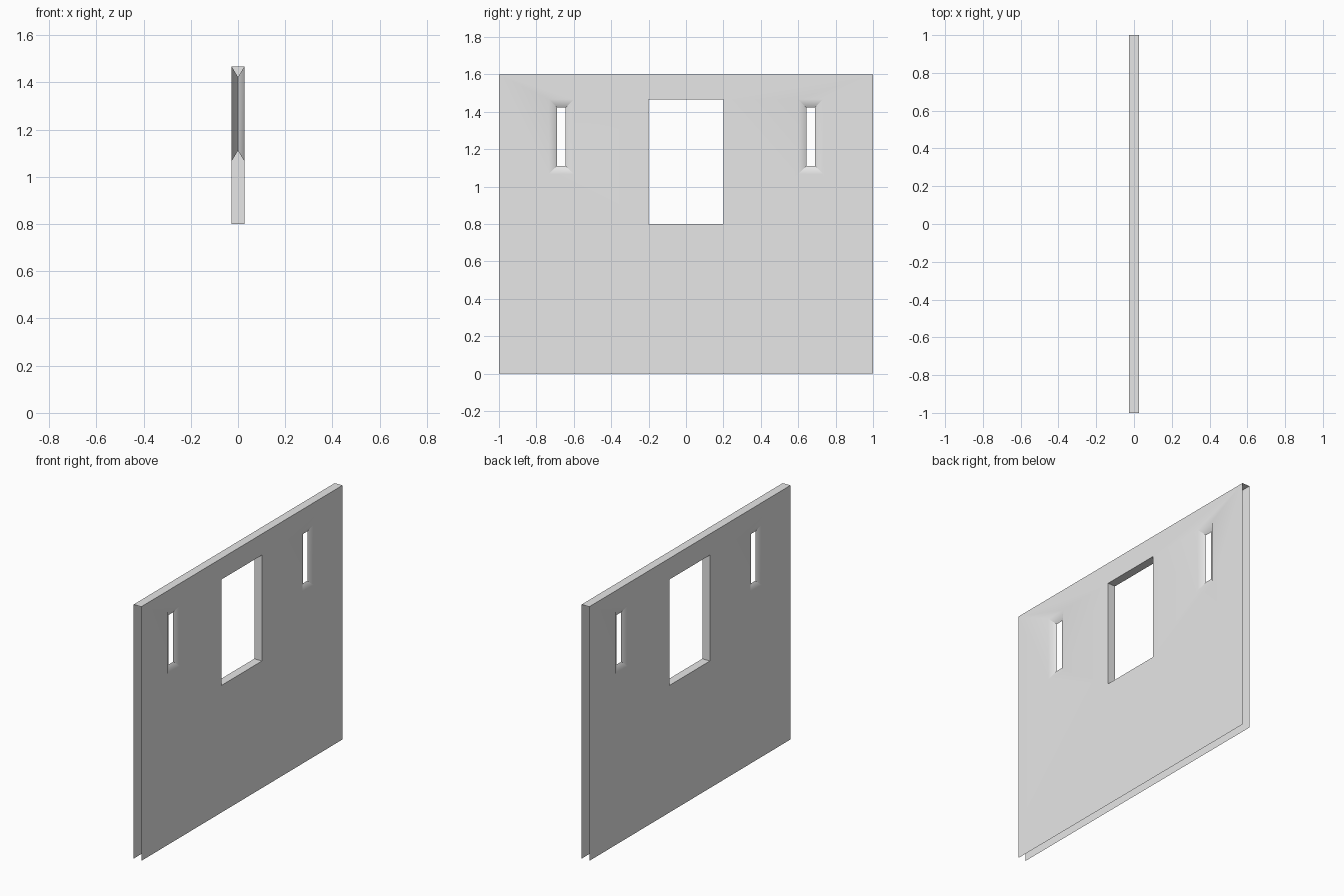
import bpy, bmesh, math
from mathutils import Matrix

cube = bpy.data.objects.get("Cube")
if cube:
    bpy.data.objects.remove(cube, do_unlink=True)

# Everything sits on a module of fifteen units along the wall
U = 2 / 15
HALF = 0.2 * U                      # half the wall thickness
bm = bmesh.new()


def rect(x, y, z0, z1, half_width):
    """Closed rectangle of vertices in the plane at x."""
    return [bm.verts.new((x, y + s * half_width, z))
            for s, z in ((-1, z0), (1, z0), (1, z1), (-1, z1))]


def edges(loop):
    return [bm.edges.new((v, loop[i - 1])) for i, v in enumerate(loop)]


def bridge(a, b):
    """Quads joining two rectangles, making the sides of an opening."""
    for i in range(4):
        bm.faces.new((a[i - 1], a[i], b[i], b[i - 1]))


# Half of the wall: outline, central window and two loopholes
outline = rect(HALF, 0, 0, 12 * U, 7.5 * U)
window = rect(HALF, 0, 6 * U, 11 * U, 1.5 * U)
slits = [rect(HALF, s * 5 * U, 8 * U, 11 * U, U / 2) for s in (-1, 1)]
border = [e for loop in (outline, window, *slits) for e in edges(loop)]
bmesh.ops.triangle_fill(bm, edges=border, use_beauty=True, normal=(1, 0, 0))

# Straight window sides, and loophole sides narrowing to the wall's middle
bridge(window, rect(0, 0, 6 * U, 11 * U, 1.5 * U))
for s, slit in zip((-1, 1), slits):
    bridge(slit, rect(0, s * 5 * U, 8 * U + U / 3, 11 * U - U / 3, U / 6))

# Top strip; the ends and the underside stay open
mid = [bm.verts.new((0, v.co.y, v.co.z)) for v in outline[2:]]
bm.faces.new((outline[2], outline[3], mid[1], mid[0]))

# Other half
bmesh.ops.mirror(bm, geom=bm.verts[:] + bm.edges[:] + bm.faces[:],
                 matrix=Matrix(), merge_dist=0.0001, axis='X')
bmesh.ops.remove_doubles(bm, verts=bm.verts[:], dist=0.0001)
bmesh.ops.recalc_face_normals(bm, faces=bm.faces[:])

mesh = bpy.data.meshes.new("wall_panel")
bm.to_mesh(mesh)
bm.free()
wall = bpy.data.objects.new("wall_panel", mesh)
bpy.context.collection.objects.link(wall)

# Plain light grey
colour = (0.8, 0.8, 0.8, 1)
mat = bpy.data.materials.new("light_grey")
mat.use_nodes = True
mat.diffuse_color = colour
mat.node_tree.nodes["Principled BSDF"].inputs["Base Color"].default_value = colour
mesh.materials.append(mat)

# Soft rims around the loopholes, crisp edges elsewhere
bpy.ops.object.select_all(action='DESELECT')
wall.select_set(True)
bpy.context.view_layer.objects.active = wall
bpy.ops.object.shade_smooth_by_angle(angle=math.radians(35))
weighted = wall.modifiers.new("weighted_normals", 'WEIGHTED_NORMAL')
weighted.keep_sharp = True
